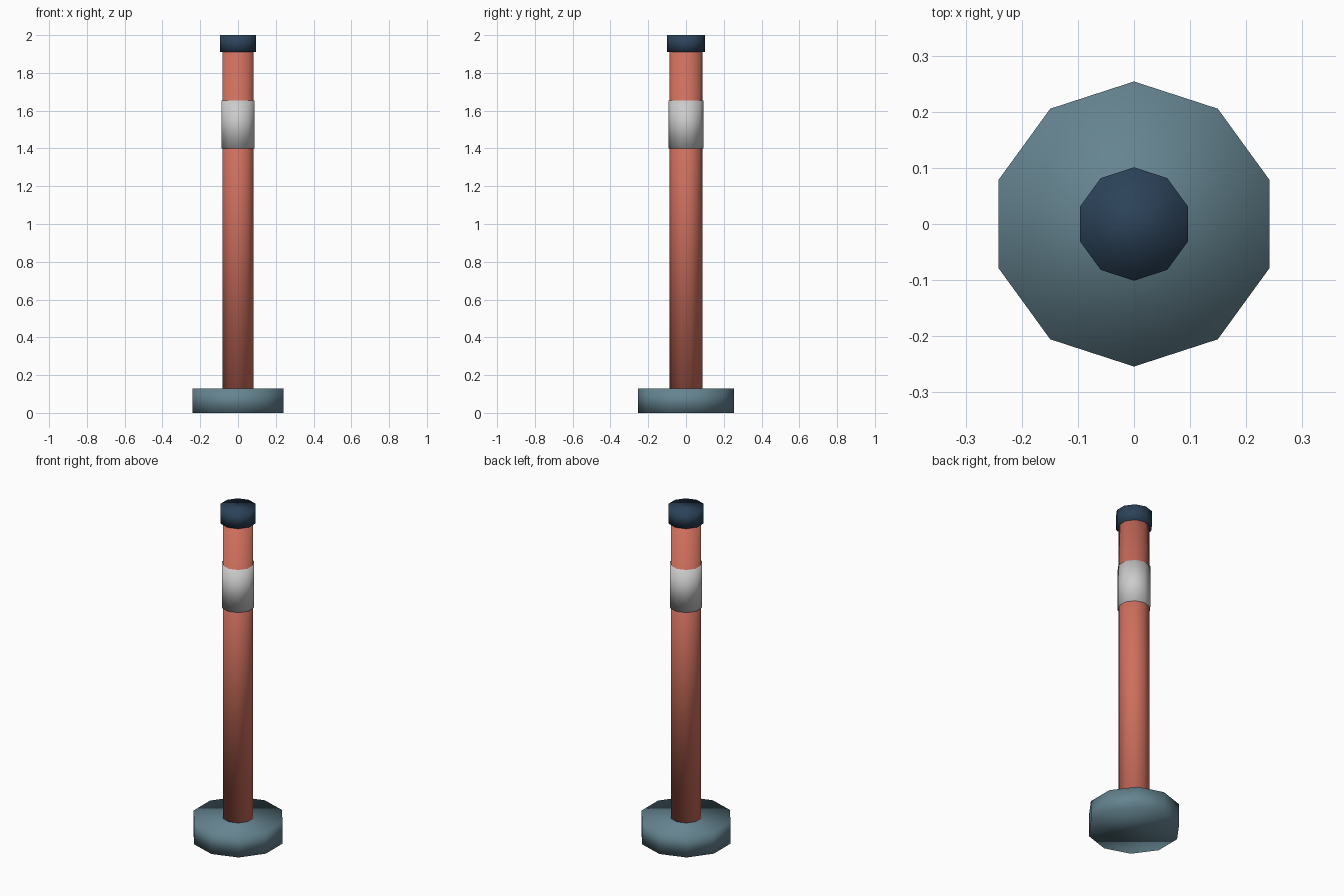
import bpy

if "Cube" in bpy.data.objects:
    bpy.data.objects.remove(bpy.data.objects["Cube"])

SIDES = 10


def material(name, rgb):
    mat = bpy.data.materials.new(name)
    mat.diffuse_color = (*rgb, 1.0)
    mat.use_nodes = True
    mat.node_tree.nodes["Principled BSDF"].inputs["Base Color"].default_value = mat.diffuse_color
    return mat


def drum(name, radius, bottom, top, mat=None):
    """Ten-sided upright cylinder between two heights, corner facing +y."""
    bpy.ops.mesh.primitive_cylinder_add(
        vertices=SIDES, radius=radius, depth=top - bottom,
        location=(0, 0, (bottom + top) / 2))
    obj = bpy.context.object
    obj.name = name
    bpy.ops.object.shade_smooth()
    if mat:
        obj.data.materials.append(mat)
    return obj


slate = material("slate", (0.13, 0.23, 0.28))
orange_red = material("orange_red", (0.62, 0.16, 0.11))
navy = material("navy", (0.025, 0.055, 0.10))
white = material("white", (0.75, 0.75, 0.75))

# Weighted foot
drum("base", 0.254, 0.0, 0.13, slate)
# Upright post
drum("post", 0.087, 0.12, 1.92, orange_red)
# Reflective sleeve around the post
drum("reflective_band", 0.092, 1.40, 1.655, white)
# Top cap
drum("cap", 0.101, 1.91, 2.0, navy)
